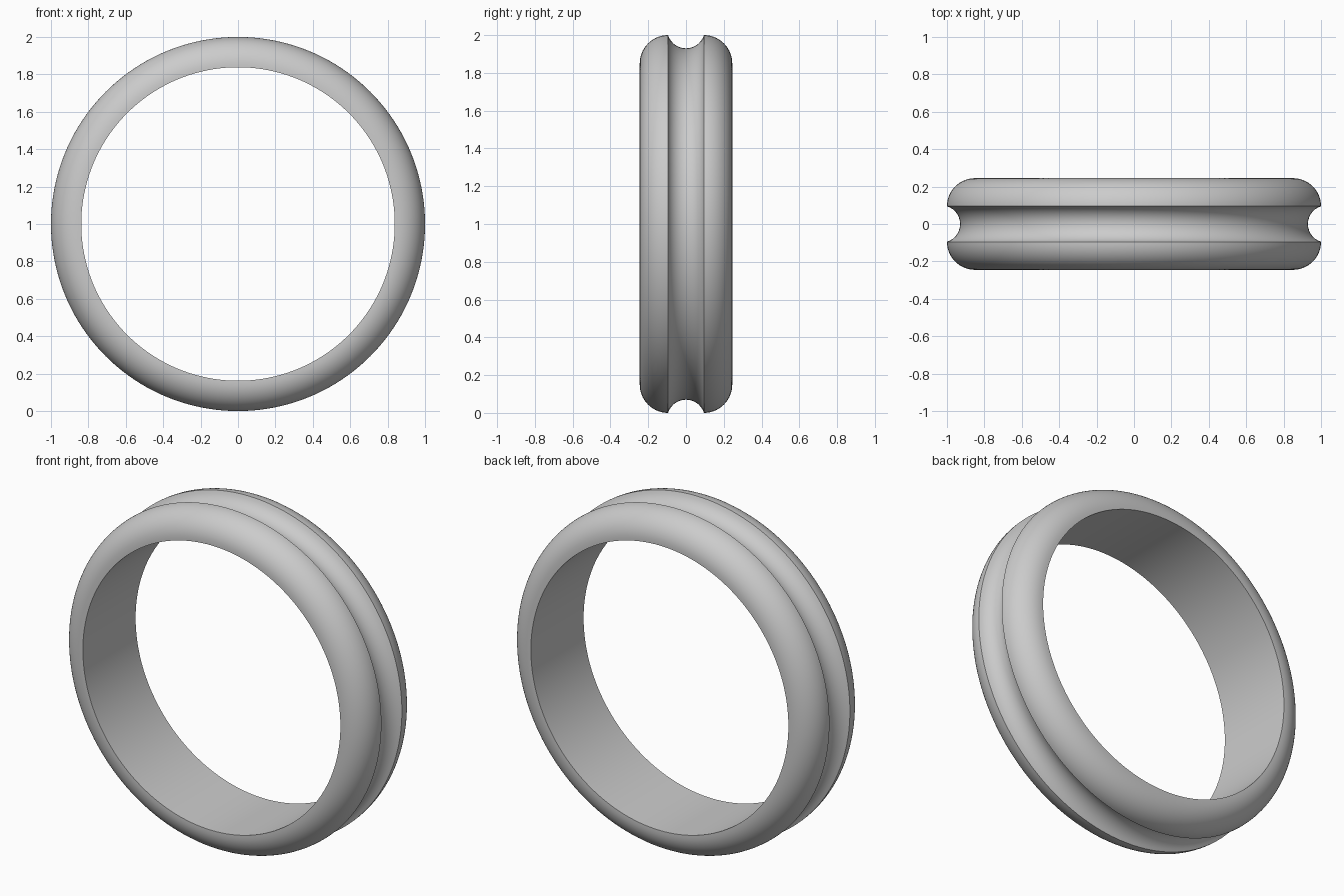
import bpy, bmesh, math
from mathutils import Vector

if "Cube" in bpy.data.objects:
    bpy.data.objects.remove(bpy.data.objects["Cube"], do_unlink=True)

OUTER, INNER, HALF_WIDTH = 1.0, 0.838, 0.245
GROOVE_HALF, GROOVE_DEPTH = 0.095, 0.07
SHOULDER = HALF_WIDTH - GROOVE_HALF
SEGMENTS, STEPS = 160, 14


def arc(cy, cr, radius, start, end):
    """Points (y, r) along a circular arc in the cross-section."""
    angles = [start + (end - start) * i / STEPS for i in range(STEPS + 1)]
    return [(cy + radius * math.cos(a), cr + radius * math.sin(a)) for a in angles]


# Cross-section: bore, rounded shoulder, concave groove, rounded shoulder
groove_radius = (GROOVE_HALF ** 2 + GROOVE_DEPTH ** 2) / (2 * GROOVE_DEPTH)
half_angle = math.asin(GROOVE_HALF / groove_radius)
down = -math.pi / 2
right = arc(GROOVE_HALF, OUTER - SHOULDER, SHOULDER, 0, math.pi / 2)
groove = arc(0, OUTER - GROOVE_DEPTH + groove_radius, groove_radius,
             down + half_angle, down - half_angle)
left = [(-y, r) for y, r in reversed(right)]
profile = [(HALF_WIDTH, INNER)] + right + groove[1:-1] + left + [(-HALF_WIDTH, INNER)]

# Revolve the cross-section around the y axis
bm = bmesh.new()
verts = [bm.verts.new((0, y, OUTER + r)) for y, r in profile]
edges = [bm.edges.new((a, b)) for a, b in zip(verts, verts[1:] + verts[:1])]
bmesh.ops.spin(bm, geom=verts + edges, cent=Vector((0, 0, OUTER)), axis=Vector((0, 1, 0)),
               angle=2 * math.pi, steps=SEGMENTS, use_merge=False)
bmesh.ops.remove_doubles(bm, verts=bm.verts, dist=0.0001)
bmesh.ops.recalc_face_normals(bm, faces=bm.faces)
mesh = bpy.data.meshes.new("grooved_ring")
bm.to_mesh(mesh)
bm.free()

ring = bpy.data.objects.new("grooved_ring", mesh)
bpy.context.collection.objects.link(ring)

# Plain grey material
grey = bpy.data.materials.new("light_grey")
grey.use_nodes = True
colour = (0.6, 0.6, 0.6, 1)
grey.diffuse_color = colour
for node in grey.node_tree.nodes:
    if node.type == "BSDF_PRINCIPLED":
        node.inputs["Base Color"].default_value = colour
mesh.materials.append(grey)

# Smooth curves with crisp groove and bore edges
bpy.ops.object.select_all(action="DESELECT")
ring.select_set(True)
bpy.context.view_layer.objects.active = ring
bpy.ops.object.shade_smooth_by_angle(angle=math.radians(35))
